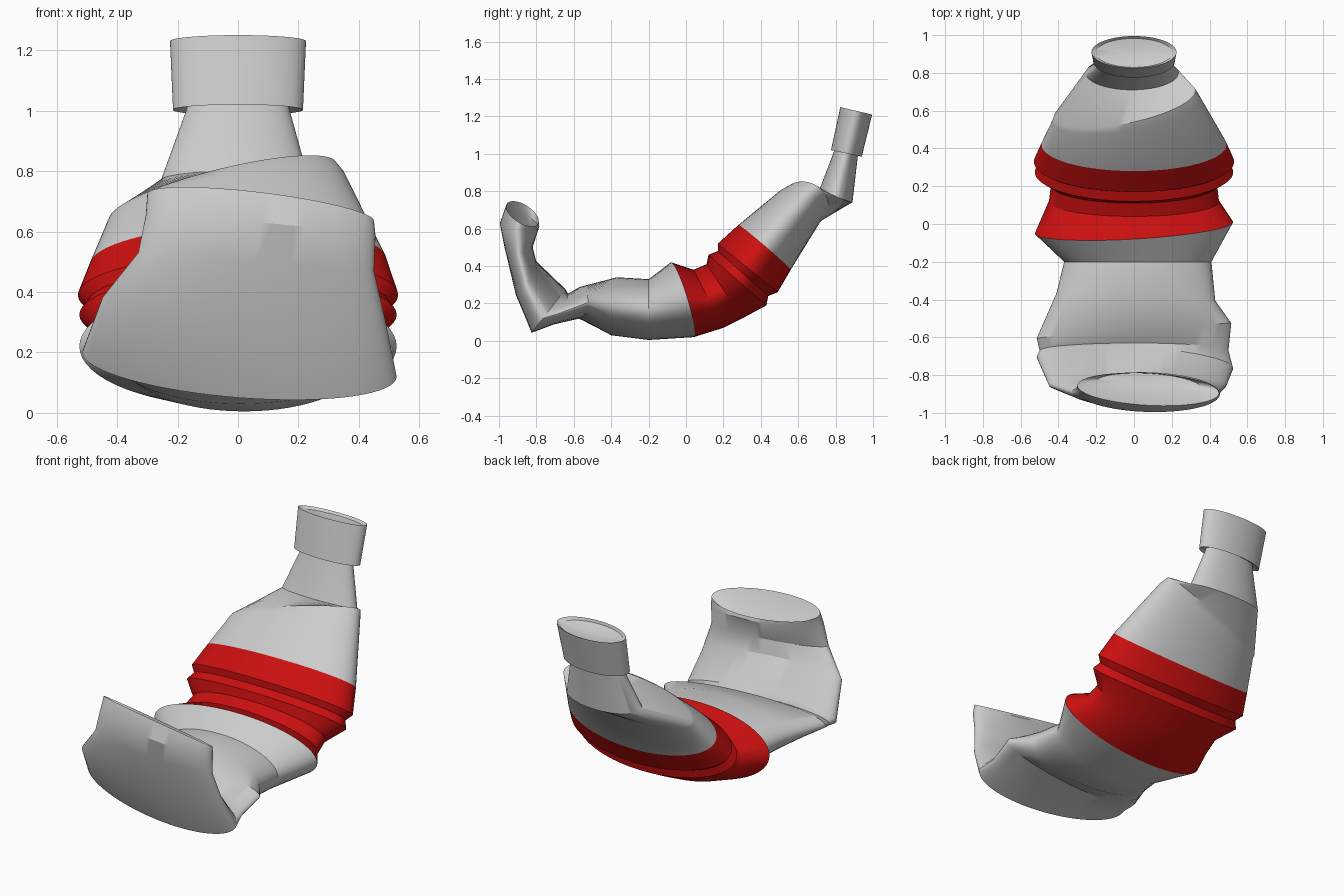
import bpy, bmesh
from math import cos, sin, pi
from mathutils import Vector

if "Cube" in bpy.data.objects:
    bpy.data.objects.remove(bpy.data.objects["Cube"])

N = 64

# Squashed ring: inner (y,z), outer (y,z), centre x, half width, and lean (dy,dz) towards +x
def ring(a, b, cx=0, w=0.5, lean=(0, 0)):
    A, B = Vector((cx, *a)), Vector((cx, *b))
    C, U, W = (A + B) / 2, (A - B) / 2, Vector((w, *lean))
    return [C + U * cos(2 * pi * i / N) + W * sin(2 * pi * i / N) for i in range(N)]

# Copy of a ring scaled about its centre and pushed along a direction
def inset(r, s, push):
    c = sum(r, Vector()) / N
    return [c + (p - c) * s + Vector(push) for p in r]

def loft(name, rings, cap_start=False, cap_end=False, colour=None):
    bm = bmesh.new()
    rows = [[bm.verts.new(p) for p in r] for r in rings]
    for r0, r1 in zip(rows, rows[1:]):
        for i in range(N):
            j = (i + 1) % N
            bm.faces.new((r0[i], r0[j], r1[j], r1[i]))
    if cap_start:
        bm.faces.new(rows[0])
    if cap_end:
        bm.faces.new(rows[-1])
    bmesh.ops.recalc_face_normals(bm, faces=bm.faces)
    me = bpy.data.meshes.new(name)
    bm.to_mesh(me)
    bm.free()
    ob = bpy.data.objects.new(name, me)
    bpy.context.collection.objects.link(ob)
    if colour:
        m = bpy.data.materials.new(name)
        m.diffuse_color = colour
        m.use_nodes = True
        m.node_tree.nodes["Principled BSDF"].inputs["Base Color"].default_value = m.diffuse_color
        me.materials.append(m)
    bpy.ops.object.select_all(action='DESELECT')
    ob.select_set(True)
    bpy.context.view_layer.objects.active = ob
    bpy.ops.object.shade_smooth_by_angle()
    return ob

# Shared seams either side of the label
seam_low = ring((-0.08, 0.42), (0.04, 0.02), 0, 0.525, (0.03, 0))
seam_high = ring((0.28, 0.62), (0.56, 0.38), 0, 0.49, (0, 0.01))

# Upturned base and lower body, with a dished bottom
rim = ring((-0.79, 0.63), (-0.96, 0.73), 0.075, 0.375, (-0.02, -0.045))
loft("lower_body", [
    inset(rim, 0.3, (0, 0.03, -0.07)),
    inset(rim, 0.75, (0, 0.02, -0.05)),
    rim,
    ring((-0.785, 0.61), (-0.995, 0.63), 0.075, 0.38, (-0.01, -0.035)),
    ring((-0.82, 0.50), (-0.97, 0.50), 0.06, 0.39, (0, -0.03)),
    ring((-0.80, 0.42), (-0.91, 0.25), 0.02, 0.47, (0, -0.04)),
    ring((-0.65, 0.27), (-0.82, 0.05), 0.005, 0.52, (-0.03, -0.04)),
    ring((-0.63, 0.25), (-0.71, 0.09), 0, 0.50, (0, -0.02)),
    ring((-0.56, 0.29), (-0.57, 0.12), 0, 0.515, (0.04, 0)),
    ring((-0.37, 0.34), (-0.40, 0.03), 0.01, 0.42, (-0.02, 0)),
    ring((-0.20, 0.33), (-0.20, 0.005), 0.02, 0.39),
    seam_low], cap_start=True)

# Crumpled red label
loft("label", [
    seam_low,
    ring((0.04, 0.38), (0.20, 0.07), 0, 0.45),
    ring((0.11, 0.41), (0.30, 0.12), 0, 0.44),
    ring((0.12, 0.46), (0.43, 0.19), 0, 0.525),
    ring((0.17, 0.48), (0.44, 0.24), 0, 0.50),
    ring((0.17, 0.52), (0.49, 0.26), 0, 0.53),
    seam_high], colour=(0.6, 0.005, 0.005, 1))

# Upper body, skewed shoulder crease and neck
loft("shoulder_and_neck", [
    seam_high,
    ring((0.49, 0.79), (0.72, 0.64), -0.04, 0.39, (0.06, 0.08)),
    ring((0.53, 0.81), (0.74, 0.66), -0.05, 0.375, (0.07, 0.09)),
    ring((0.71, 0.80), (0.89, 0.74), -0.01, 0.245),
    ring((0.79, 1.01), (0.92, 1.00), 0, 0.17),
    ring((0.81, 1.08), (0.93, 1.06), 0, 0.16)])

# Screw cap, slightly dished on top
top = ring((0.825, 1.25), (0.995, 1.21), 0, 0.225)
loft("cap", [
    ring((0.80, 1.03), (0.92, 1.00), 0, 0.17),
    ring((0.775, 1.02), (0.94, 0.985), 0, 0.215),
    top,
    inset(top, 0.9, (0, -0.004, -0.015)),
    inset(top, 0.3, (0, -0.008, -0.03))], cap_end=True)
